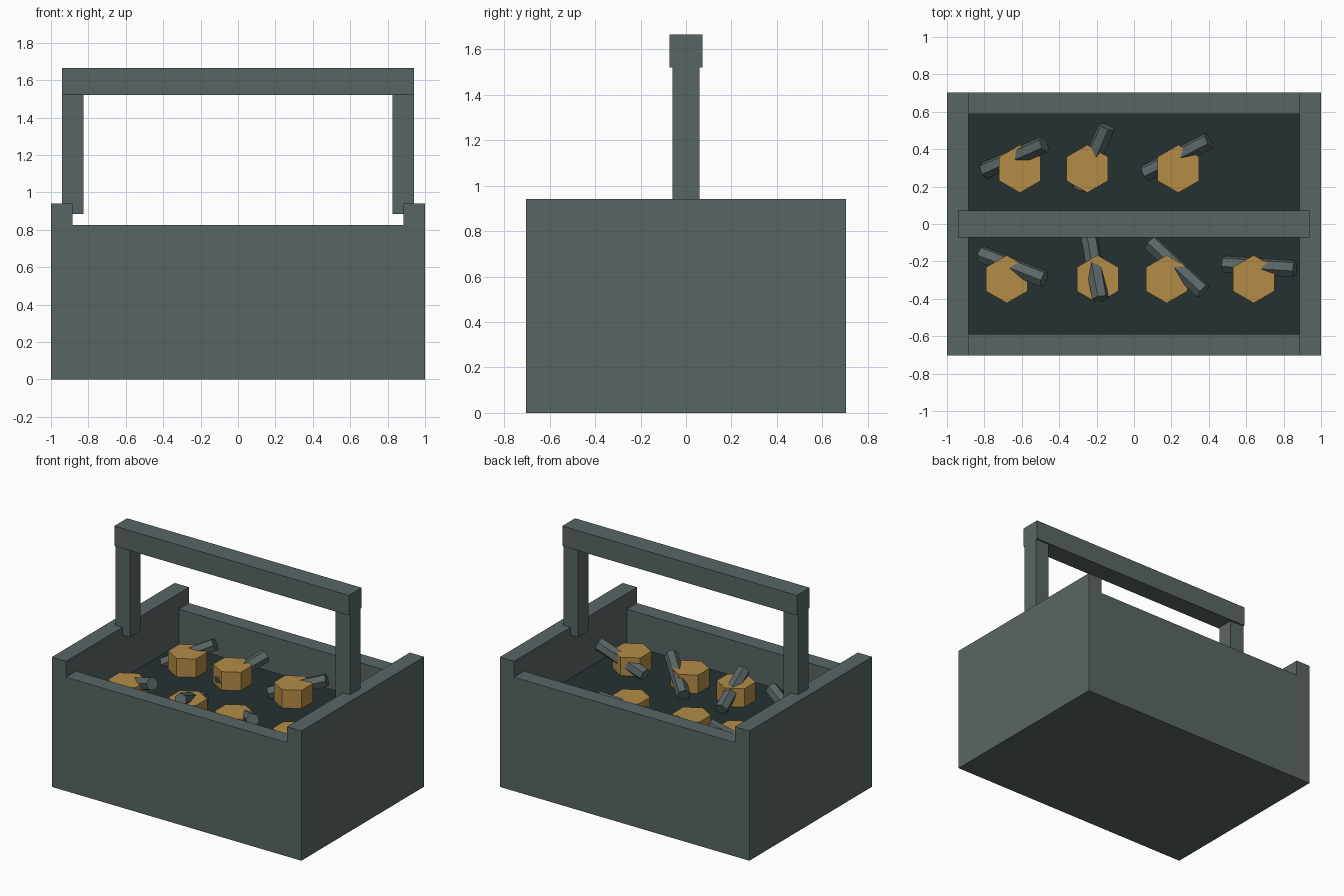
import bpy, math
from mathutils import Vector

if "Cube" in bpy.data.objects:
    bpy.data.objects.remove(bpy.data.objects["Cube"])


def material(name, color):
    m = bpy.data.materials.new(name)
    m.diffuse_color = (*color, 1.0)
    m.use_nodes = True
    m.node_tree.nodes["Principled BSDF"].inputs["Base Color"].default_value = m.diffuse_color
    return m


GREY = material("slate grey", (0.102, 0.130, 0.130))
DARK = material("dark interior", (0.018, 0.031, 0.031))
BRASS = material("brass", (0.456, 0.262, 0.061))


def box(name, lo, hi, mat):
    """Axis-aligned box between two corners."""
    lo, hi = Vector(lo), Vector(hi)
    bpy.ops.mesh.primitive_cube_add(size=1, location=(lo + hi) / 2)
    ob = bpy.context.object
    ob.name = name
    ob.scale = hi - lo
    bpy.ops.object.transform_apply(location=False, rotation=False, scale=True)
    ob.data.materials.append(mat)
    return ob


def hex_prism(name, start, end, radius, mat, spin=0.0):
    """Six-sided prism running from start to end."""
    start, end = Vector(start), Vector(end)
    axis = end - start
    bpy.ops.mesh.primitive_cylinder_add(vertices=6, radius=radius, depth=axis.length)
    ob = bpy.context.object
    ob.name = name
    ob.data.materials.append(mat)
    ob.rotation_mode = 'QUATERNION'
    ob.rotation_quaternion = axis.to_track_quat('Z', 'Y')
    ob.location = (start + end) / 2
    if spin:
        for v in ob.data.vertices:
            c, s = math.cos(spin), math.sin(spin)
            v.co.x, v.co.y = v.co.x * c - v.co.y * s, v.co.x * s + v.co.y * c
    return ob


# Tray: tall end walls, lower long walls, base and dark inner floor
W, D, T = 1.0, 0.703, 0.115
FLOOR = 0.57
for side, s in (("left", -1), ("right", 1)):
    x0, x1 = sorted((s * (W - T), s * W))
    box(side + "_end_wall", (x0, -D, 0), (x1, D, 0.94), GREY)
    # Handle post, sunk into the end wall
    x0, x1 = sorted((s * 0.825, s * 0.94))
    box(side + "_handle_post", (x0, -0.06, 0.885), (x1, 0.06, 1.52), GREY)
for side, s in (("front", -1), ("back", 1)):
    y0, y1 = sorted((s * (D - T), s * D))
    box(side + "_wall", (-W + T, y0, 0), (W - T, y1, 0.825), GREY)
box("base", (-W + T, -D + T, 0), (W - T, D - T, 0.11), GREY)
box("inner_floor", (-W + T, -D + T, 0.11), (W - T, D - T, FLOOR), DARK)

# Handle bar
box("handle_bar", (-0.94, -0.073, 1.52), (0.94, 0.073, 1.665), GREY)

# Loose hardware: nut centre, raised bolt end, lowered bolt end (x, y, z)
hardware = [
    ((-0.61, 0.295), (-0.48, 0.425, 0.74), (-0.80, 0.285, 0.57)),
    ((-0.25, 0.295), (-0.145, 0.52, 0.71), (-0.29, 0.19, 0.60)),
    ((0.237, 0.295), (0.40, 0.445, 0.71), (0.06, 0.27, 0.595)),
    ((-0.68, -0.295), (-0.48, -0.295, 0.73), (-0.82, -0.16, 0.59)),
    ((-0.195, -0.295), (-0.18, -0.40, 0.735), (-0.24, -0.06, 0.60)),
    ((0.175, -0.295), (0.37, -0.36, 0.72), (0.09, -0.10, 0.60)),
    ((0.64, -0.295), (0.86, -0.24, 0.71), (0.48, -0.215, 0.60)),
]
for i, ((x, y), hi, lo) in enumerate(hardware, 1):
    hex_prism(f"nut_{i}", (x, y, FLOOR), (x, y, 0.703), 0.128, BRASS)
    hex_prism(f"bolt_{i}", lo, hi, 0.046, GREY, math.radians(15))
